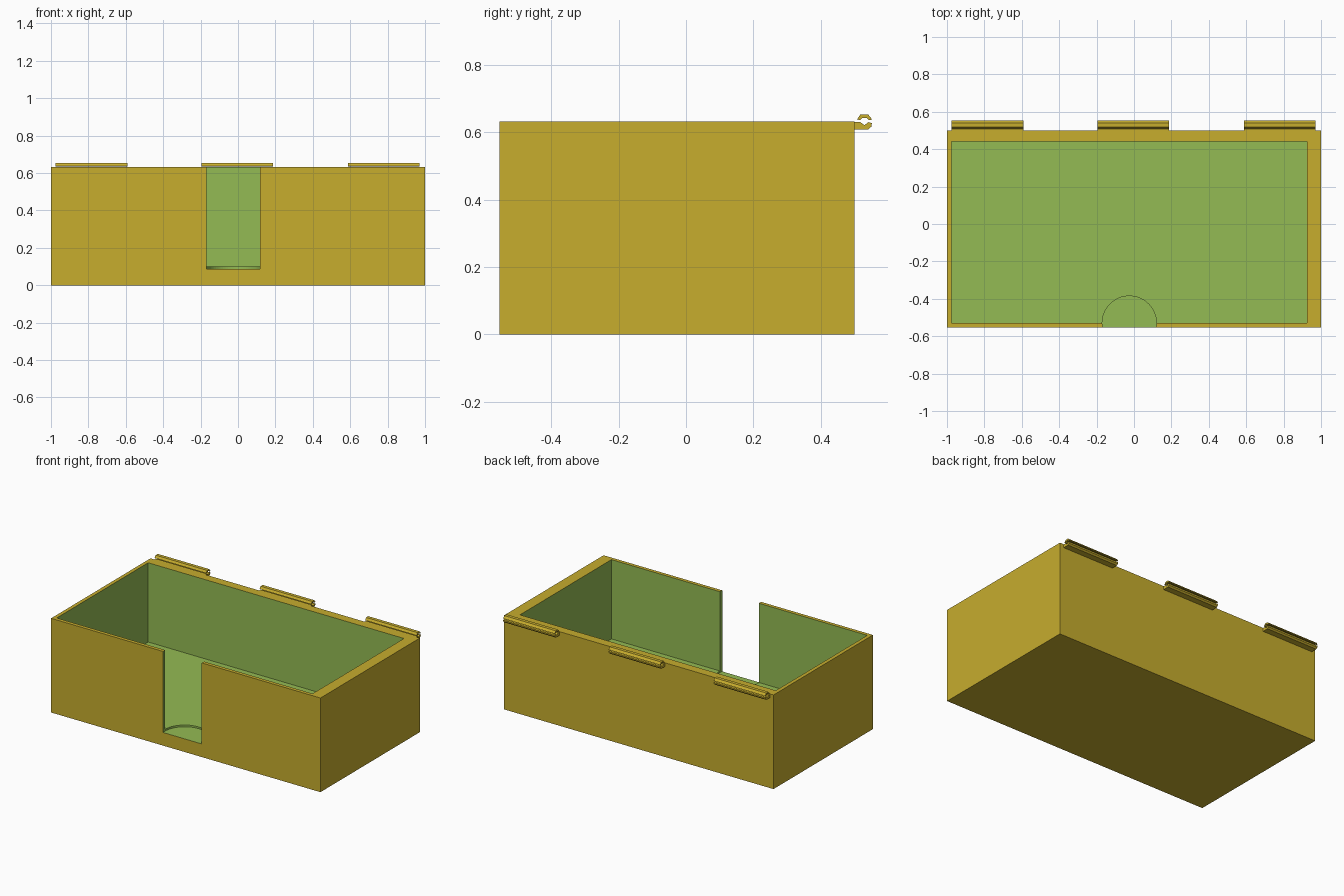
import bpy, bmesh
from mathutils import Vector

if "Cube" in bpy.data.objects:
    bpy.data.objects.remove(bpy.data.objects["Cube"])

H = 0.632
X0, X1, Y0, Y1 = -1.0, 1.0, -0.554, 0.5


def material(name, rgb):
    m = bpy.data.materials.new(name)
    m.diffuse_color = (*rgb, 1.0)
    m.use_nodes = True
    m.node_tree.nodes["Principled BSDF"].inputs["Base Color"].default_value = m.diffuse_color
    return m


yellow = material("mustard yellow", (0.571, 0.418, 0.027))
green = material("cut green", (0.296, 0.497, 0.087))


def finish(name, bm, *mats):
    bmesh.ops.recalc_face_normals(bm, faces=bm.faces)
    me = bpy.data.meshes.new(name)
    bm.to_mesh(me)
    bm.free()
    for m in mats:
        me.materials.append(m)
    ob = bpy.data.objects.new(name, me)
    bpy.context.collection.objects.link(ob)
    return ob


def block(name, lo, hi, *mats):
    bm = bmesh.new()
    bmesh.ops.create_cube(bm, size=1)
    lo, hi = Vector(lo), Vector(hi)
    for v in bm.verts:
        v.co = (lo + hi) / 2 + v.co * (hi - lo)
    return finish(name, bm, *mats)


# Box body
body = block("box_body", (X0, Y0, 0), (X1, Y1, H), yellow, green)

# Cutters: rectangular cavity and round thumb notch in the front wall
cavity = block("cavity_cutter", (-0.975, -0.53, 0.10), (0.925, 0.44, H + 0.2))
bm = bmesh.new()
bmesh.ops.create_cone(bm, cap_ends=True, segments=64, radius1=0.145,
                      radius2=0.145, depth=0.8)
bmesh.ops.translate(bm, verts=bm.verts, vec=(-0.025, -0.53, 0.088 + 0.4))
notch = finish("notch_cutter", bm)
for cutter in (cavity, notch):
    cutter.hide_render = True
    mod = body.modifiers.new(cutter.name, 'BOOLEAN')
    mod.operation = 'DIFFERENCE'
    mod.solver = 'EXACT'
    mod.object = cutter

# Bake the cuts, then colour every face that is not on the outer shell
dg = bpy.context.evaluated_depsgraph_get()
cut_mesh = bpy.data.meshes.new_from_object(body.evaluated_get(dg))
body.modifiers.clear()
body.data = cut_mesh
cut_mesh.materials.clear()
cut_mesh.materials.append(yellow)
cut_mesh.materials.append(green)
for p in cut_mesh.polygons:
    c, e = p.center, 1e-4
    outer = (abs(c.x - X0) < e or abs(c.x - X1) < e or abs(c.y - Y0) < e
             or abs(c.y - Y1) < e or abs(c.z) < e or abs(c.z - H) < e)
    p.material_index = 0 if outer else 1
for cutter in (cavity, notch):
    bpy.data.objects.remove(cutter)

# Hinge clips on the back edge: (y, z) profiles extruded along x
UPPER = [(0.508, 0.638), (0.518, 0.653), (0.541, 0.653), (0.553, 0.638),
         (0.544, 0.636), (0.536, 0.643), (0.525, 0.643), (0.517, 0.636)]
LOWER = [(0.5, 0.630), (0.518, 0.630), (0.530, 0.621), (0.542, 0.630),
         (0.552, 0.627), (0.551, 0.617), (0.541, 0.608), (0.5, 0.608)]


def extrude_x(name, profile, xa, xb):
    bm = bmesh.new()
    f = bm.faces.new([bm.verts.new((xa, y, z)) for y, z in profile])
    r = bmesh.ops.extrude_face_region(bm, geom=[f], use_keep_orig=True)
    vs = [g for g in r["geom"] if isinstance(g, bmesh.types.BMVert)]
    bmesh.ops.translate(bm, verts=vs, vec=(xb - xa, 0, 0))
    return finish(name, bm, yellow)


for label, xa in (("left", -0.975), ("middle", -0.195), ("right", 0.588)):
    extrude_x(label + "_hinge_upper", UPPER, xa, xa + 0.383)
    extrude_x(label + "_hinge_lower", LOWER, xa, xa + 0.383)
